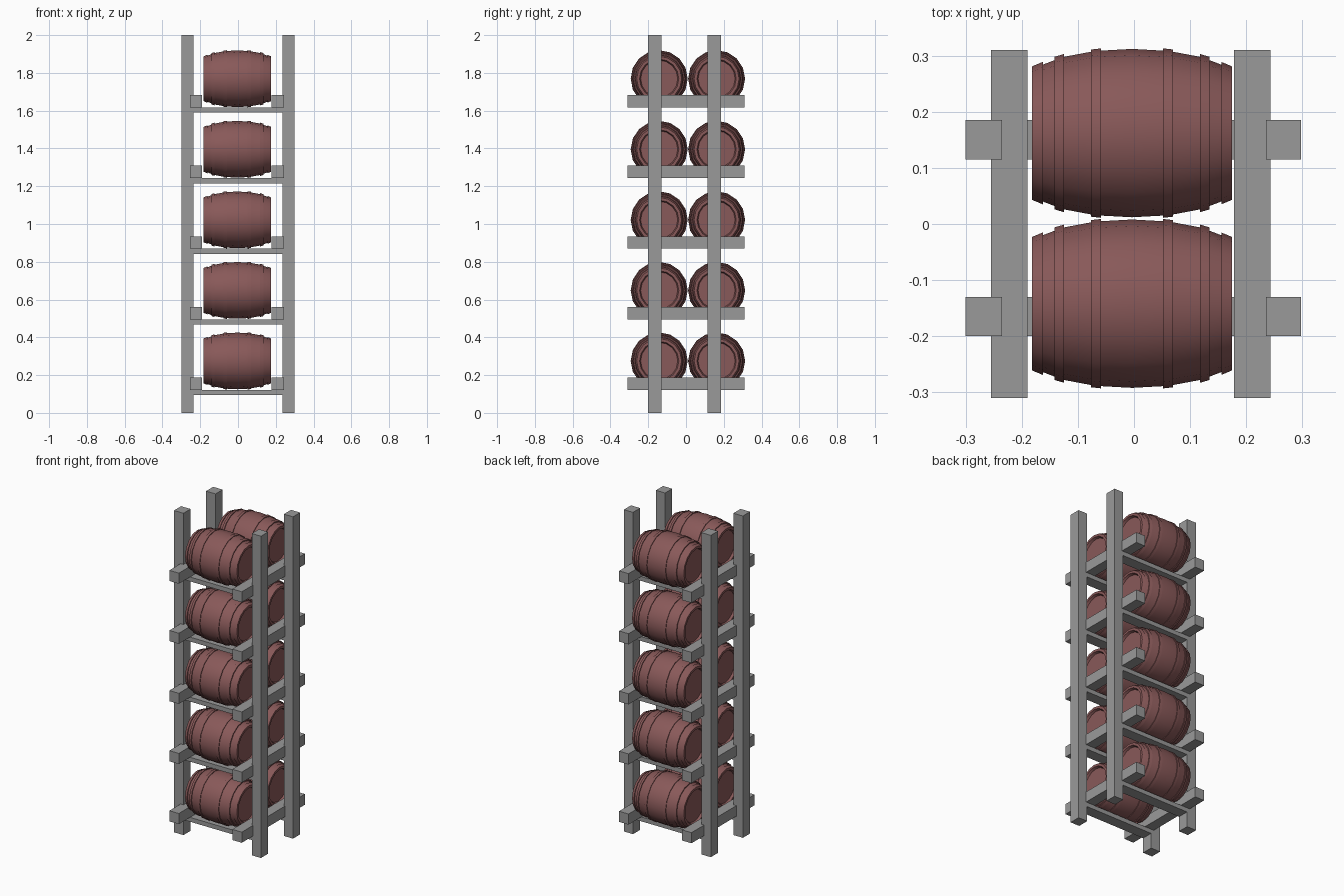
import bpy
import math
from mathutils import Matrix

cube = bpy.data.objects.get("Cube")
if cube:
    bpy.data.objects.remove(cube)


def material(name, color):
    mat = bpy.data.materials.new(name)
    mat.use_nodes = True
    mat.diffuse_color = color
    mat.node_tree.nodes["Principled BSDF"].inputs["Base Color"].default_value = color
    return mat


GREY = material("rack grey", (0.32, 0.32, 0.32, 1))
BROWN = material("barrel red brown", (0.25, 0.10, 0.10, 1))


def add_object(name, mesh, mat, location=(0, 0, 0)):
    obj = bpy.data.objects.new(name, mesh)
    obj.location = location
    if not mesh.materials:
        mesh.materials.append(mat)
    bpy.context.collection.objects.link(obj)
    return obj


def box(name, x, y, z):
    verts = [(a, b, c) for a in x for b in y for c in z]
    faces = [(0, 1, 3, 2), (4, 6, 7, 5), (0, 4, 5, 1),
             (2, 3, 7, 6), (0, 2, 6, 4), (1, 5, 7, 3)]
    mesh = bpy.data.meshes.new(name)
    mesh.from_pydata(verts, [], faces)
    return add_object(name, mesh, GREY)


def barrel_mesh(sides=16):
    # Half profile (distance along axis, radius), mirrored to the other end
    half = [(0.164, 0), (0.164, 0.098), (0.178, 0.104), (0.178, 0.119),
            (0.159, 0.127), (0.159, 0.122), (0.138, 0.130), (0.138, 0.136),
            (0.121, 0.141), (0.121, 0.136), (0.073, 0.145), (0.073, 0.149),
            (0.055, 0.151), (0.055, 0.147), (0, 0.150)]
    profile = [(-x, r) for x, r in half] + half[-2::-1]
    verts, faces = [], []
    for x, r in profile[1:-1]:
        for i in range(sides):
            a = math.tau * i / sides
            verts.append((x, r * math.sin(a), r * math.cos(a)))
    rings = len(profile) - 2
    for k in range(rings - 1):
        for i in range(sides):
            j = (i + 1) % sides
            faces.append((k * sides + i, k * sides + j,
                          (k + 1) * sides + j, (k + 1) * sides + i))
    # Recessed heads
    faces.append(tuple(reversed(range(sides))))
    faces.append(tuple(range((rings - 1) * sides, rings * sides)))
    mesh = bpy.data.meshes.new("barrel")
    mesh.from_pydata(verts, [], faces)
    mesh.transform(Matrix.Identity(4))
    mesh.flip_normals()
    return mesh


POST_Y = {"front": (-0.20, -0.13), "back": (0.115, 0.185)}
RAIL_X = {"right": (-0.255, -0.19), "left": (0.178, 0.243)}
POST_X = {"right": (-0.30, -0.235), "left": (0.235, 0.298)}
BARREL_Y = {"front": -0.142, "back": 0.162}
PITCH = 0.3735

# Upright posts
for side, x in POST_X.items():
    for end, y in POST_Y.items():
        box(f"{end}_{side}_post", x, y, (0, 2))

# Shelves: thin crossbars, side rails and two barrels on each level
barrel = barrel_mesh()
barrels = []
for level in range(5):
    base = level * PITCH
    for end, y in POST_Y.items():
        box(f"crossbar_{end}_{level}", (-0.237, 0.237), y, (base + 0.095, base + 0.122))
    for side, x in RAIL_X.items():
        box(f"side_rail_{side}_{level}", x, (-0.31, 0.31), (base + 0.122, base + 0.188))
    for end, y in BARREL_Y.items():
        barrels.append(add_object(f"barrel_{end}_{level}", barrel, BROWN,
                                  (-0.0035, y, base + 0.275)))

# Smooth staves, crisp hoop edges
bpy.ops.object.select_all(action="DESELECT")
barrels[0].select_set(True)
bpy.context.view_layer.objects.active = barrels[0]
bpy.ops.object.shade_smooth_by_angle(angle=math.radians(30))
